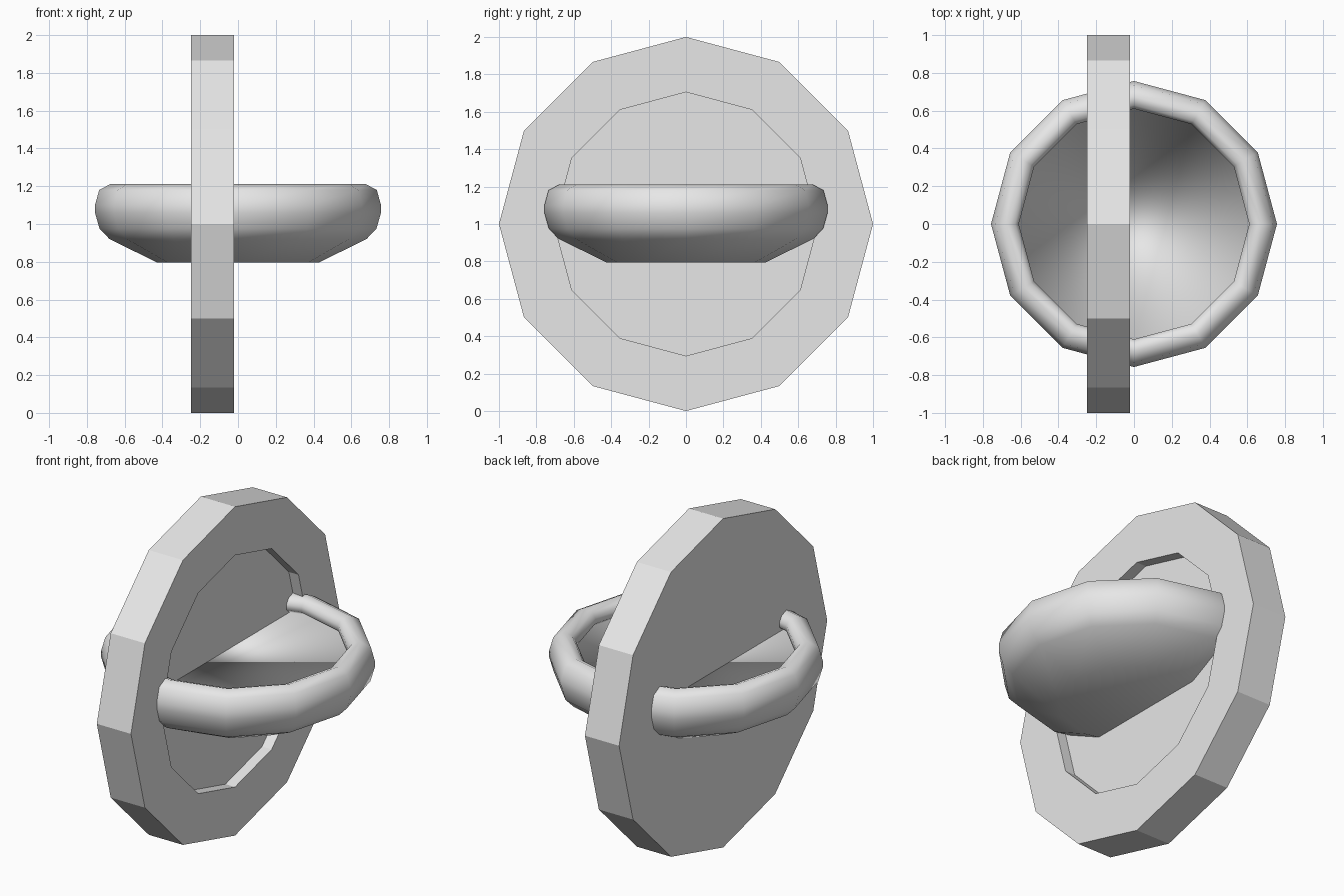
import bpy, bmesh
from math import cos, sin, tau, pi
from mathutils import Matrix

SIDES = 12

default_cube = bpy.data.objects.get("Cube")
if default_cube:
    bpy.data.objects.remove(default_cube, do_unlink=True)

# Single plain grey
grey = bpy.data.materials.new("light_grey")
grey.use_nodes = True
colour = (0.8, 0.8, 0.8, 1)
grey.diffuse_color = colour
grey.node_tree.nodes["Principled BSDF"].inputs["Base Color"].default_value = colour


def turned(name, profile, matrix=Matrix(), smooth=False):
    """Revolve (radius, height) points around z and cap both ends."""
    bm = bmesh.new()
    rings = []
    for radius, height in profile:
        angles = [tau * i / SIDES for i in range(SIDES)]
        rings.append([bm.verts.new((radius * cos(a), radius * sin(a), height)) for a in angles])
    for low, high in zip(rings, rings[1:]):
        for i in range(SIDES):
            j = (i + 1) % SIDES
            bm.faces.new((low[i], low[j], high[j], high[i]))
    bm.faces.new(rings[0][::-1])
    bm.faces.new(rings[-1])
    for face in bm.faces:
        face.smooth = smooth
    bm.transform(matrix)
    bmesh.ops.recalc_face_normals(bm, faces=bm.faces)
    mesh = bpy.data.meshes.new(name)
    bm.to_mesh(mesh)
    bm.free()
    mesh.materials.append(grey)
    obj = bpy.data.objects.new(name, mesh)
    bpy.context.collection.objects.link(obj)
    return obj


# Upright disc, with a shallow recess in its +x face
upright = Matrix.Translation((0, 0, 1)) @ Matrix.Rotation(pi / 2, 4, "Y")
turned("upright_disc", [(1, -0.25), (1, -0.02), (0.705, -0.02), (0.705, -0.085)], upright)

# Rounded dish: tapered base, rolled rim, undercut lip and flat floor
turned("dish", [
    (0.426, 0.795), (0.68, 0.92), (0.733, 0.975), (0.757, 1.06), (0.757, 1.1),
    (0.735, 1.18), (0.675, 1.212), (0.63, 1.195), (0.61, 1.165), (0.61, 1.13),
    (0.64, 1.105),
], smooth=True)
